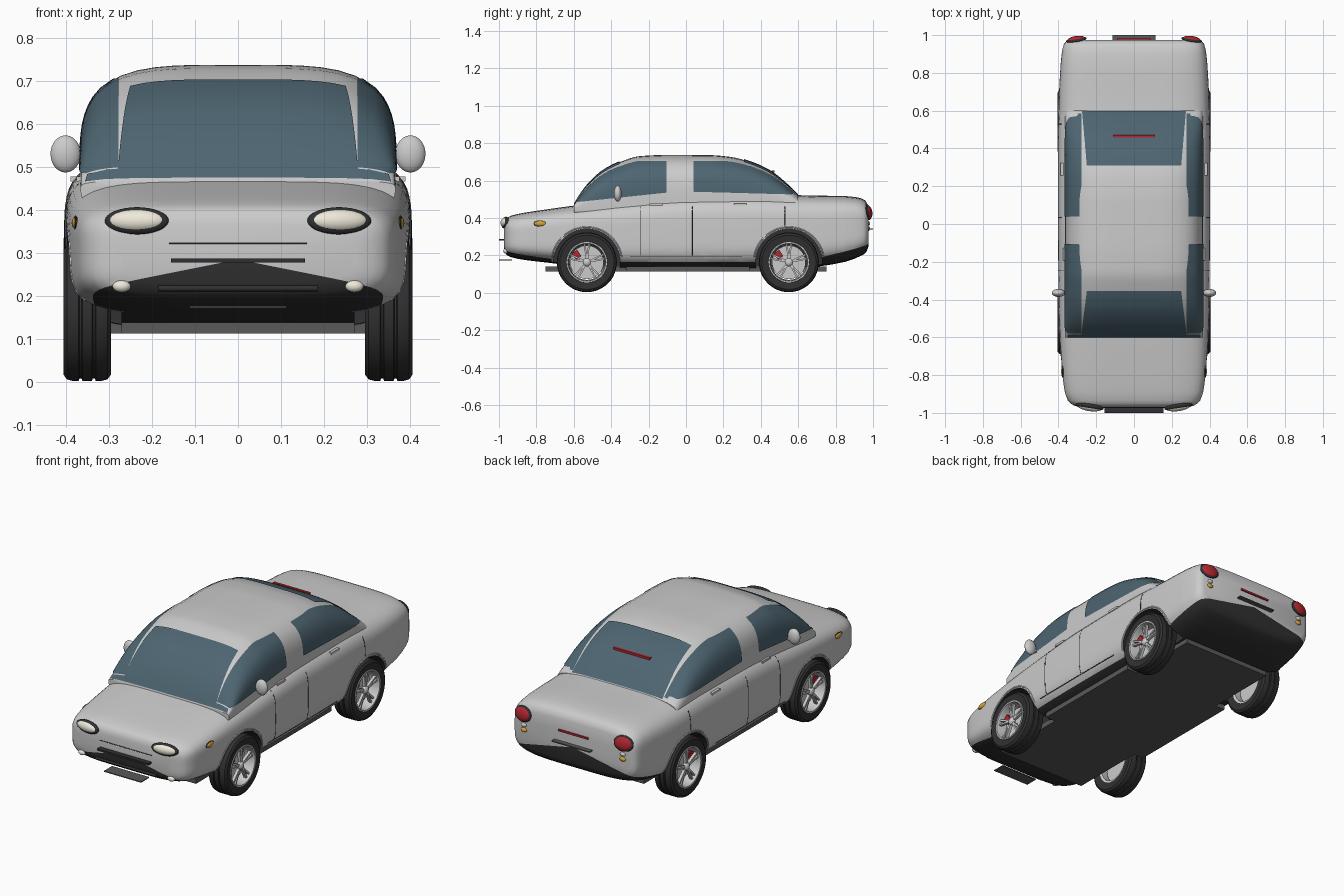
import bpy, bmesh, math
from mathutils import Vector
from mathutils.bvhtree import BVHTree

if "Cube" in bpy.data.objects:
    bpy.data.objects.remove(bpy.data.objects["Cube"])


def mat(name, *rgb):
    m = bpy.data.materials.new(name)
    m.diffuse_color = (*rgb, 1)
    m.use_nodes = True
    m.node_tree.nodes["Principled BSDF"].inputs["Base Color"].default_value = m.diffuse_color
    return m


PAINT = mat("paint", .62, .62, .62)
DARK = mat("dark_trim", .03, .03, .032)
FLOOR = mat("floor_grey", .1, .1, .1)
GLASS = mat("glass", .075, .13, .165)
RED = mat("red", .45, .02, .03)
AMBER = mat("amber", .7, .36, .04)
CREAM = mat("cream", .85, .82, .7)
SILVER = mat("silver", .68, .68, .7)


def finish(ob, name, m=None, angle=35):
    ob.name = name
    if m:
        ob.data.materials.clear()
        ob.data.materials.append(m)
    bpy.ops.object.select_all(action='DESELECT')
    ob.select_set(True)
    bpy.context.view_layer.objects.active = ob
    bpy.ops.object.shade_smooth_by_angle(angle=math.radians(angle))
    return ob


def mesh(name, verts, faces, m=None):
    bm = bmesh.new()
    vs = [bm.verts.new(v) for v in verts]
    for f in faces:
        bm.faces.new([vs[i] for i in f])
    bmesh.ops.recalc_face_normals(bm, faces=bm.faces[:])
    me = bpy.data.meshes.new(name)
    bm.to_mesh(me)
    bm.free()
    ob = bpy.data.objects.new(name, me)
    bpy.context.collection.objects.link(ob)
    return finish(ob, name, m)


def smooth(tab):
    """Monotone cubic through rows of (y, values...)."""
    def f(y):
        y = min(max(y, tab[0][0]), tab[-1][0])
        i = max(k for k in range(len(tab) - 1) if tab[k][0] <= y)
        d = tab[i + 1][0] - tab[i][0]
        t = (y - tab[i][0]) / d
        out = []
        for c in range(1, len(tab[0])):
            s = [(q[c] - p[c]) / (q[0] - p[0]) for p, q in zip(tab, tab[1:])]
            g = lambda a, b: 2 * a * b / (a + b) if a * b > 0 else 0
            m0 = g(s[i - 1], s[i]) if i else s[i]
            m1 = g(s[i], s[i + 1]) if i + 1 < len(s) else s[i]
            a, b = tab[i][c], tab[i + 1][c]
            out.append((2*t**3 - 3*t*t + 1) * a + (t**3 - 2*t*t + t) * d * m0
                       + (3*t*t - 2*t**3) * b + (t**3 - t*t) * d * m1)
        return out
    return f


def loft(name, ys, section, n, m, seg=64):
    """section(y) gives half width, bottom, middle and top z of a rounded box."""
    verts, faces = [], []
    for y in ys:
        w, zb, zm, zt = section(y)
        for k in range(seg):
            a = 2 * math.pi * k / seg
            c, s = math.cos(a), math.sin(a)
            r = (abs(c)**n + abs(s)**n) ** (-1 / n)
            verts.append((w * r * c, y, zm + r * s * ((zt - zm) if s > 0 else (zm - zb))))
    for i in range(len(ys) - 1):
        for k in range(seg):
            j = (k + 1) % seg
            faces.append((i*seg + k, i*seg + j, (i+1)*seg + j, (i+1)*seg + k))
    faces += [tuple(range(seg)), tuple(range((len(ys) - 1) * seg, len(ys) * seg))]
    return mesh(name, verts, faces, m)


def lathe(name, prof, cx, cy, cz, s, m, closed=True, seg=48):
    """Profile of (radius, offset) spun round the x axis."""
    n = len(prof)
    verts = [(cx + s * o, cy + r * math.cos(2*math.pi*k/seg), cz + r * math.sin(2*math.pi*k/seg))
             for k in range(seg) for r, o in prof]
    faces = [(k*n + i, k*n + (i+1) % n, (k+1) % seg*n + (i+1) % n, (k+1) % seg*n + i)
             for k in range(seg) for i in range(n if closed else n - 1)]
    return mesh(name, verts, faces, m)


def grid(name, nu, nv, f, m):
    verts = [f(i / nu, j / nv) for i in range(nu + 1) for j in range(nv + 1)]
    q = nv + 1
    return mesh(name, verts, [(i*q + j, i*q + j + 1, (i+1)*q + j + 1, (i+1)*q + j)
                              for i in range(nu) for j in range(nv)], m)


def box(name, loc, size, m=None, rot=(0, 0, 0)):
    bpy.ops.mesh.primitive_cube_add(size=1, location=loc, rotation=rot)
    ob = bpy.context.object
    ob.scale = size
    return finish(ob, name, m)


def ball(name, loc, radii, m=None, rot=(0, 0, 0)):
    bpy.ops.mesh.primitive_uv_sphere_add(segments=32, ring_count=16, location=loc, rotation=rot)
    ob = bpy.context.object
    ob.scale = radii
    return finish(ob, name, m)


def tube(name, pts, r, m):
    cu = bpy.data.curves.new(name, 'CURVE')
    cu.dimensions = '3D'
    cu.bevel_depth, cu.bevel_resolution, cu.use_fill_caps = r, 2, True
    sp = cu.splines.new('POLY')
    sp.points.add(len(pts) - 1)
    for p, q in zip(sp.points, pts):
        p.co = (*q, 1)
    ob = bpy.data.objects.new(name, cu)
    bpy.context.collection.objects.link(ob)
    cu.materials.append(m)
    return ob


# lower body shell
body_tab = [(-.972, .27, .235, .365), (-.962, .315, .205, .395), (-.935, .35, .19, .412),
            (-.88, .368, .178, .425), (-.75, .383, .162, .445), (-.55, .394, .14, .472),
            (-.3, .40, .125, .50), (0, .402, .12, .525), (.4, .402, .125, .53),
            (.65, .398, .135, .52), (.85, .388, .165, .517), (.93, .378, .195, .507),
            (.962, .365, .215, .49), (.975, .34, .245, .46)]
bf = smooth(body_tab)


def body_section(y):
    w, zb, zt = bf(y)
    return w, zb, (zb + zt) / 2, zt


ys = sorted({r[0] for r in body_tab} | {-.968, -.95, .97, .95} | {i * .05 for i in range(-18, 19)})
body = loft("body", ys, body_section, 4.5, PAINT, 80)

# dark bumpers and sills: cut clean borders, then colour the faces below
planes = [((0, -.97, .285), (sx, .15, 1)) for sx in (-.2, .2)] + \
         [((0, .97, .325), (sx, -.25, 1)) for sx in (-.2, .2)] + [((0, 0, .165), (0, 0, 1))]
cuts = [(Vector(c), Vector(n)) for c, n in planes]
bm = bmesh.new()
bm.from_mesh(body.data)
for c, n in cuts + [(Vector((0, y, 0)), Vector((0, 1, 0))) for y in (-.72, .72)]:
    bmesh.ops.bisect_plane(bm, geom=bm.verts[:] + bm.edges[:] + bm.faces[:], plane_co=c, plane_no=n)
for f in bm.faces:
    p = f.calc_center_median()
    use = cuts[:2] if p.y < -.72 else cuts[2:4] if p.y > .72 else cuts[4:]
    f.material_index = int(all((p - c).dot(n) < 0 for c, n in use))
bm.to_mesh(body.data)
bm.free()
body.data.materials.append(DARK)

# wheel arches cut out of the body
WHEELS = [(s, y) for s in (-1, 1) for y in (-.53, .55)]
for s, y in WHEELS:
    bpy.ops.mesh.primitive_cylinder_add(vertices=64, radius=.178, depth=.3,
                                        location=(s * .42, y, .163), rotation=(0, math.pi / 2, 0))
    cut = bpy.context.object
    for m in (PAINT, DARK):
        cut.data.materials.append(m)
    for p in cut.data.polygons:
        p.material_index = 1
    mod = body.modifiers.new("arch", 'BOOLEAN')
    mod.operation, mod.object, mod.solver = 'DIFFERENCE', cut, 'EXACT'
    bpy.context.view_layer.objects.active = body
    bpy.ops.object.modifier_apply(modifier="arch")
    bpy.data.objects.remove(cut)
finish(body, "body")
box("floor_pan", (0, 0, .126), (.54, 1.5, .026), FLOOR)
box("floor_centre", (0, .01, .127), (.66, .66, .028), FLOOR)

# cabin
W, ZM, N = .365, .45, 4
roof = smooth([(-.6, .47), (-.57, .52), (-.52, .585), (-.44, .655), (-.35, .70), (-.25, .73),
               (-.1, .737), (.12, .736), (.24, .726), (.34, .70), (.45, .65), (.55, .57), (.6, .52)])
loft("cabin", [-.6 + i * .02 for i in range(61)], lambda y: (W, .4, ZM, roof(y)[0]), N, PAINT)


def screen(name, y0, y1, w0, w1):
    def f(u, v):
        y, x = y0 + u * (y1 - y0), (2 * v - 1) * (w0 + u * (w1 - w0))
        return x, y, ZM + (roof(y)[0] - ZM) * (1 - abs(x / W)**N)**(1 / N) + .005
    grid(name, 16, 16, f, GLASS)


def side_window(name, s, y0, y1, z0, z1):
    def f(u, v):
        y = y0 + u * (y1 - y0)
        h = roof(y)[0] - ZM
        low = z0 + u * (z1 - z0)
        z = low + v * max(.002, min(.705, ZM + .91 * h) - low)
        t = min(.97, (z - ZM) / h)
        return s * (W * (1 - t**N)**(1 / N) + .004), y, z
    grid(name, 24, 8, f, GLASS)


screen("windscreen", -.598, -.355, .28, .25)
screen("cowl_strip", -.6, -.585, .355, .35)
screen("rear_screen", .598, .31, .275, .25)
box("high_brake_light", (0, .465, .648), (.22, .014, .012), RED)
for s in (-1, 1):
    side_window("front_side_window", s, -.58, -.105, .485, .535)
    side_window("rear_side_window", s, .04, .585, .54, .525)

# body surface lookups
tree = BVHTree.FromPolygons([v.co for v in body.data.vertices],
                            [p.vertices[:] for p in body.data.polygons])


def on_side(s, y, z, off=0):
    hit = tree.ray_cast(Vector((s, y, z)), Vector((-s, 0, 0)))[0]
    return Vector((hit.x + s * off, y, z))


def on_end(s, x, z, off=0):
    hit = tree.ray_cast(Vector((x, s * 2, z)), Vector((0, -s, 0)))[0]
    return Vector((x, hit.y + s * off, z))


for s in (-1, 1):
    # door seams, handles, mirrors, side markers
    for y in (-.245, .035, .53):
        lo = .36 if y > .5 else .2
        tube("door_seam", [on_side(s, y, lo + (.46 - lo) * i / 10, -.001) for i in range(11)], .0025, DARK)
    tube("sill_seam", [on_side(s, -.3 + i * .06, .195, -.001) for i in range(11)], .0025, DARK)
    for y in (-.16, .29):
        box("door_handle", on_side(s, y, .472), (.018, .068, .012), SILVER)
    ball("mirror", (s * .4, -.365, .53), (.035, .021, .043), SILVER)
    box("mirror_arm", (s * .372, -.36, .515), (.04, .015, .015), SILVER)
    ball("side_marker_rim", on_side(s, -.78, .37), (.005, .035, .017), DARK)
    ball("side_marker", on_side(s, -.78, .37), (.009, .031, .014), AMBER)
    # front lamps
    p = on_end(-1, s * .235, .375)
    ball("headlight_rim", p, (.075, .018, .032), DARK, (-.2, 0, s * .15))
    ball("headlight", p, (.068, .024, .027), CREAM, (-.2, 0, s * .15))
    ball("fog_light", on_end(-1, s * .27, .223), (.021, .014, .014), CREAM)
    # rear lamps
    p = on_end(1, s * .305, .43)
    ball("tail_light_rim", p, (.055, .014, .042), DARK, (.15, 0, -s * .15))
    ball("tail_light", p, (.05, .02, .038), RED, (.15, 0, -s * .15))
    ball("reverse_light", on_end(1, s * .3, .37), (.016, .01, .011), SILVER)
    ball("rear_indicator", on_end(1, s * .3, .343), (.018, .01, .012), AMBER)

# nose bars and plates
tube("nose_crease", [on_end(-1, -.16 + i * .04, .323, -.001) for i in range(9)], .0025, DARK)
tube("grille_bar", [on_end(-1, -.185 + i * .037, .218, .002) for i in range(11)], .007, DARK)
box("upper_grille_blade", (0, -.98, .283), (.31, .04, .01), DARK)
box("front_plate", (0, -.965, .175), (.225, .07, .005), FLOOR)
box("rear_plate", (0, .98, .34), (.23, .04, .006), FLOOR)
box("boot_light_strip", on_end(1, 0, .40), (.18, .014, .01), RED)

# wheels
TYRE = [(.106, -.05), (.145, -.055), (.156, -.047), (.16, -.032), (.16, -.02), (.154, -.018),
        (.154, -.013), (.16, -.011), (.16, .011), (.154, .013), (.154, .018), (.16, .02),
        (.16, .032), (.156, .047), (.145, .055), (.106, .05)]
RIM = [(.11, .048), (.108, .054), (.101, .054), (.097, .04), (.094, -.045), (.106, -.05)]
for s, y in WHEELS:
    c = (s * .35, y, .163)
    lathe("tyre", TYRE, *c, s, DARK)
    lathe("rim", RIM, *c, s, SILVER)
    lathe("brake_disc", [(.0005, -.012), (.09, -.012), (.09, 0), (.0005, 0)], *c, s, SILVER)
    ball("hub", (c[0] + s * .036, y, .163), (.016, .022, .022), SILVER)
    box("brake_caliper", (c[0] + s * .01, y - .055, .203), (.03, .035, .04), RED, (.6, 0, 0))
    for k in range(5):
        for d in (-.12, .12):
            a = math.pi / 2 + 2 * math.pi * k / 5 + d
            box("spoke", (c[0] + s * .034, y + .057 * math.cos(a), .163 + .057 * math.sin(a)),
                (.016, .086, .009), SILVER, (a, 0, 0))
    tube("arch_lip", [on_side(s, y + .188 * math.cos(a), .163 + .188 * math.sin(a), -.001)
                      for a in [.15 + i * (math.pi - .3) / 24 for i in range(25)]], .004, PAINT)
